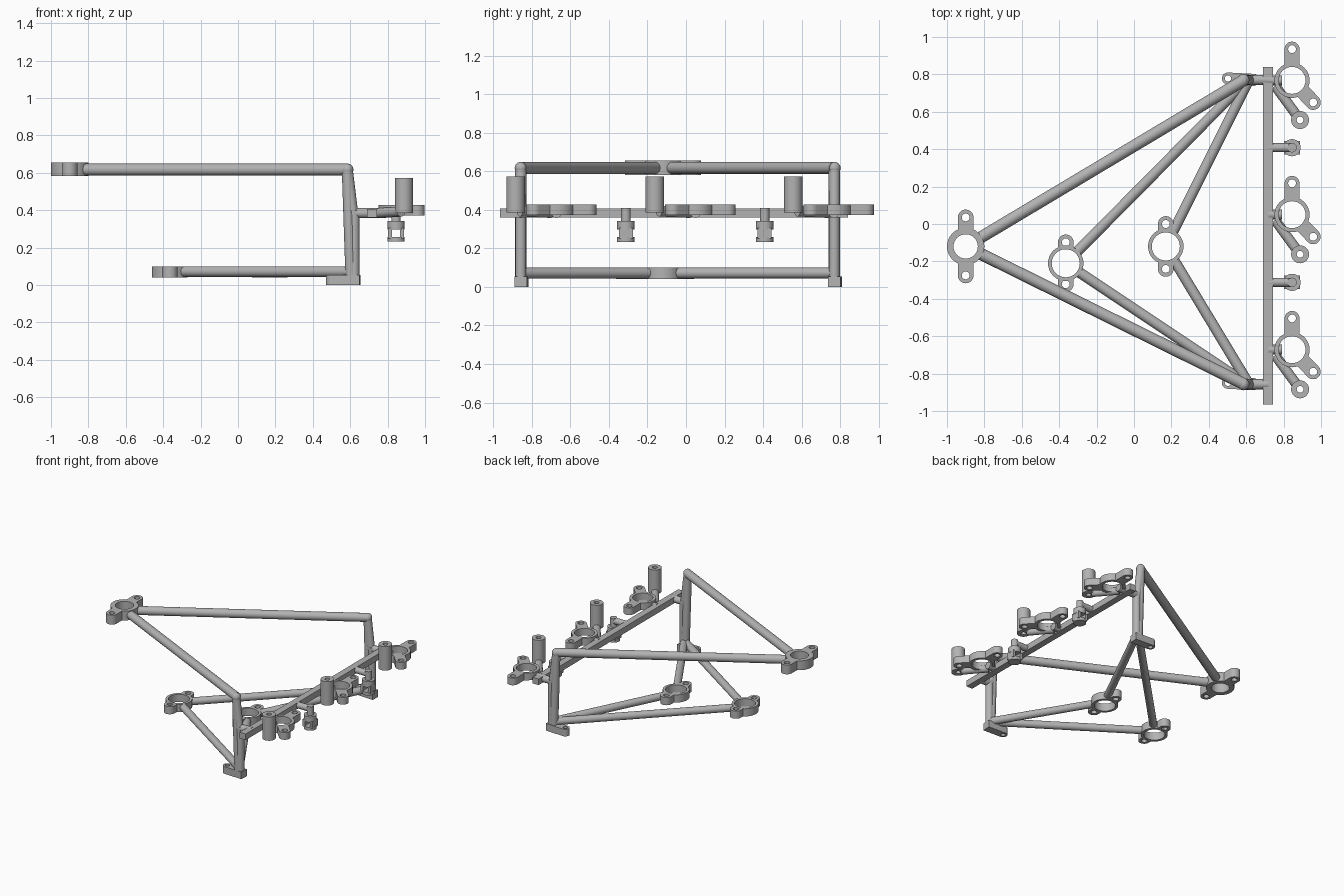
import bpy
import math
from mathutils import Vector

cube = bpy.data.objects.get("Cube")
if cube:
    bpy.data.objects.remove(cube, do_unlink=True)

grey = bpy.data.materials.new("plain grey")
grey.use_nodes = True
grey.diffuse_color = (0.45, 0.45, 0.45, 1)
grey.node_tree.nodes["Principled BSDF"].inputs["Base Color"].default_value = (0.45, 0.45, 0.45, 1)


def finish(ob, name, smooth=True):
    ob.name = name
    ob.data.materials.clear()
    ob.data.materials.append(grey)
    bpy.ops.object.select_all(action='DESELECT')
    ob.select_set(True)
    bpy.context.view_layer.objects.active = ob
    if smooth:
        bpy.ops.object.shade_smooth_by_angle(angle=math.radians(35))
    return ob


def rod(name, a, b, r, sides=24):
    a, b = Vector(a), Vector(b)
    d = b - a
    bpy.ops.mesh.primitive_cylinder_add(vertices=sides, radius=r, depth=d.length, location=(a + b) / 2,
                                        rotation=d.to_track_quat('Z', 'Y').to_euler())
    return finish(bpy.context.object, name)


def box(name, lo, hi):
    lo, hi = Vector(lo), Vector(hi)
    bpy.ops.mesh.primitive_cube_add(size=1, location=(lo + hi) / 2)
    ob = bpy.context.object
    ob.scale = hi - lo
    return finish(ob, name, False)


def ball(name, p, r):
    bpy.ops.mesh.primitive_uv_sphere_add(segments=24, ring_count=12, radius=r, location=p)
    return finish(bpy.context.object, name)


def arc(c, r, start=0, sweep=math.tau, n=32):
    return [(c[0] + r * math.cos(start + sweep * i / n), c[1] + r * math.sin(start + sweep * i / n))
            for i in range(n + (sweep < 6))]


def plate(name, loops, z0, z1):
    # Filled outline with holes, extruded between two heights
    cu = bpy.data.curves.new(name, 'CURVE')
    cu.dimensions = '2D'
    cu.fill_mode = 'BOTH'
    cu.extrude = (z1 - z0) / 2
    for pts in loops:
        sp = cu.splines.new('POLY')
        sp.points.add(len(pts) - 1)
        for p, q in zip(sp.points, pts):
            p.co = (q[0], q[1], 0, 1)
        sp.use_cyclic_u = True
    tmp = bpy.data.objects.new(name + " outline", cu)
    bpy.context.collection.objects.link(tmp)
    dg = bpy.context.evaluated_depsgraph_get()
    mesh = bpy.data.meshes.new_from_object(tmp.evaluated_get(dg))
    bpy.data.objects.remove(tmp, do_unlink=True)
    ob = bpy.data.objects.new(name, mesh)
    bpy.context.collection.objects.link(ob)
    ob.location.z = (z0 + z1) / 2
    return finish(ob, name)


def ring(name, c, r_out, r_in, z0, z1):
    return plate(name, [arc(c, r_out), arc(c, r_in)], z0, z1)


def lug(name, base, tip, r, hole, z0, z1):
    # Straight tab with a rounded, drilled end
    d = Vector(tip) - Vector(base)
    ang = math.atan2(d.y, d.x)
    side = Vector((-d.y, d.x)).normalized() * r
    b = Vector(base)
    outline = [tuple(b + side), tuple(b - side)] + arc(tip, r, ang - math.pi / 2, math.pi, 16)
    return plate(name, [outline, arc(tip, hole, n=20)], z0, z1)


def hub(name, c, r_out, r_in, ears, z0, z1, ear_r=0.042):
    ring(name + "_ring", c, r_out, r_in, z0, z1)
    for i, e in enumerate(ears):
        e = Vector(e)
        c2 = Vector(c)
        lug(f"{name}_ear_{i + 1}", c2 + e.normalized() * (r_in + 0.008), c2 + e, ear_r, 0.021, z0, z1)


ends = {"left": 0.77, "right": -0.857}

# Three bearing hubs, each braced to both posts
hubs = [("upper_hub", (-0.90, -0.12), 0.10, 0.065, 0.155, 0.582, 0.655, 0.617, 0.032, 0.59),
        ("lower_outer_hub", (-0.365, -0.21), 0.095, 0.075, 0.112, 0.04, 0.10, 0.072, 0.028, 0.605),
        ("lower_inner_hub", (0.17, -0.12), 0.095, 0.075, 0.12, 0.04, 0.10, 0.072, 0.028, 0.615)]
for name, c, ro, ri, off, z0, z1, zr, rr, ex in hubs:
    hub(name, c, ro, ri, [(0, off), (0, -off)], z0, z1)
    for side, y in ends.items():
        start, end = Vector((c[0], c[1], zr)), Vector((ex, y, zr))
        start += (end - start).normalized() * (ro - 0.008)
        rod(f"{name}_{side}_brace", start, end, rr)

# Upright posts with feet and links to the rail
for side, y in ends.items():
    ball(f"{side}_post_top", (0.585, y, 0.617), 0.032)
    rod(f"{side}_post", (0.585, y, 0.617), (0.605, y, 0.03), 0.03)
    rod(f"{side}_post_slant", (0.588, y, 0.60), (0.615, y, 0.38), 0.028)
    rod(f"{side}_post_lower", (0.622, y, 0.40), (0.622, y, 0.03), 0.028)
    rod(f"{side}_rail_link", (0.60, y, 0.385), (0.72, y, 0.385), 0.027)
    lug(f"{side}_foot", (0.652, y), (0.502, y + 0.008), 0.032, 0.017, 0, 0.055)

# Long rail
box("rail", (0.69, -0.965, 0.36), (0.742, 0.84, 0.408))

# Three ring carriers with a standing sleeve
for i, y in enumerate((0.768, 0.05, -0.672)):
    name = f"carrier_{i + 1}"
    hub(name, (0.845, y), 0.094, 0.072, [(0, 0.167), (0.113, -0.118)], 0.372, 0.428, 0.04)
    rod(name + "_stub", (0.72, y, 0.385), (0.79, y, 0.385), 0.027)
    rod(name + "_arm", (0.755, y - 0.03, 0.385), (0.872, y - 0.19, 0.393), 0.027)
    ring(name + "_sleeve", (0.888, y - 0.212), 0.048, 0.018, 0.385, 0.572)

# Two hanging clips with a square window
for i, y in enumerate((0.408, -0.312)):
    name, x = f"clip_{i + 1}", 0.845
    rod(name + "_arm", (0.72, y, 0.385), (x, y, 0.385), 0.024)
    rod(name + "_neck", (x, y, 0.33), (x, y, 0.41), 0.025)
    rod(name + "_head", (x, y, 0.297), (x, y, 0.342), 0.046)
    rod(name + "_base", (x, y, 0.233), (x, y, 0.258), 0.046)
    for s in (-1, 1):
        a, b = sorted((x + s * 0.021, x + s * 0.042))
        box(f"{name}_wall_{s + 2}", (a, y - 0.036, 0.25), (b, y + 0.036, 0.305))
